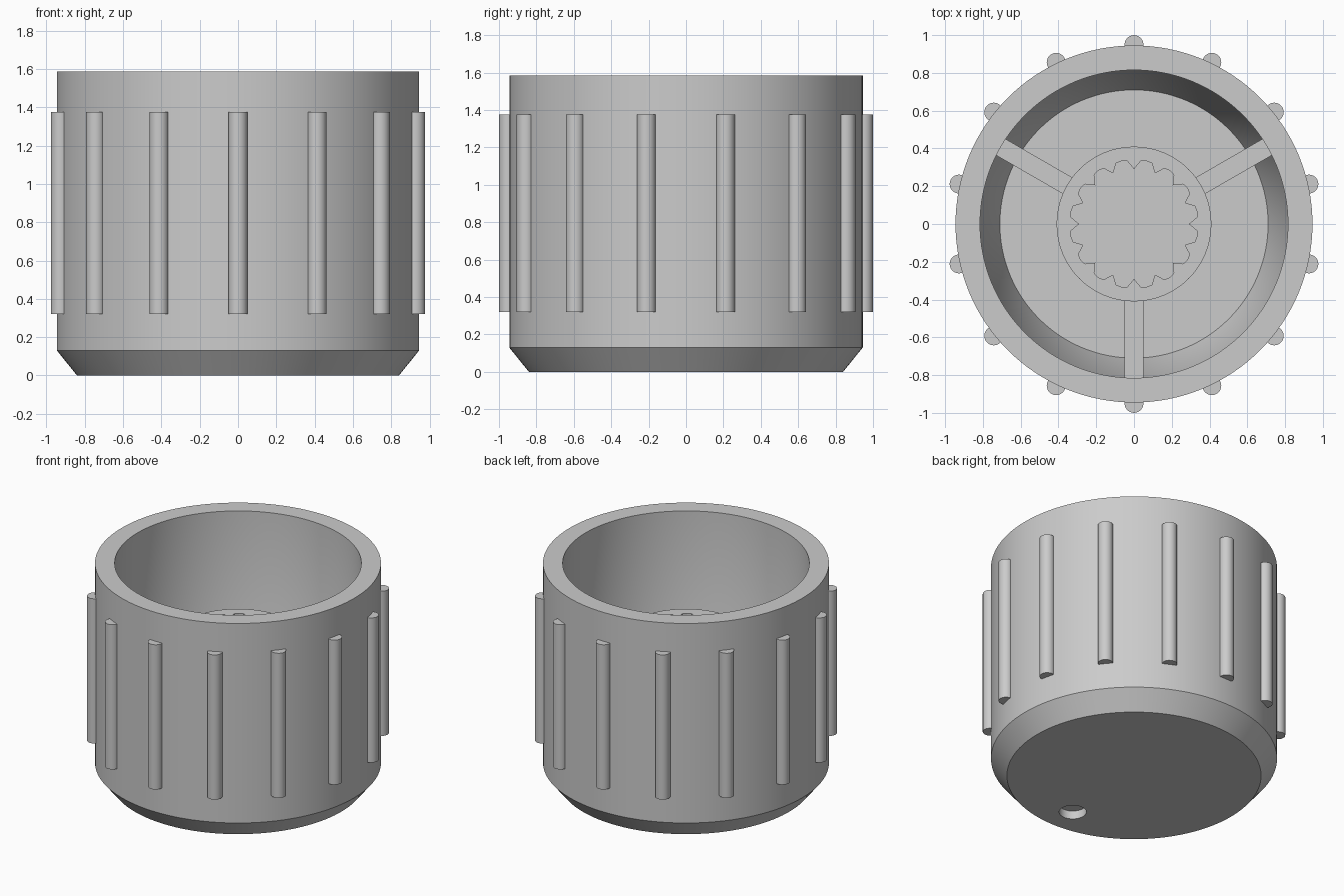
import bpy
import bmesh
from math import cos, sin, pi, radians
from mathutils import Matrix

cube = bpy.data.objects.get("Cube")
if cube:
    bpy.data.objects.remove(cube, do_unlink=True)

# One plain grey plastic
grey = bpy.data.materials.new("grey plastic")
grey.use_nodes = True
grey.diffuse_color = (0.6, 0.6, 0.6, 1)
grey.node_tree.nodes["Principled BSDF"].inputs["Base Color"].default_value = (0.6, 0.6, 0.6, 1)

WALL_R = 0.945
INNER_R = 0.815
FLOOR_R = 0.71
FLOOR_Z = 0.21
TOP_Z = 1.585
HUB_R = 0.41
HUB_Z = 1.06


def finish(name, bm, smooth=True):
    bmesh.ops.recalc_face_normals(bm, faces=bm.faces)
    mesh = bpy.data.meshes.new(name)
    bm.to_mesh(mesh)
    bm.free()
    obj = bpy.data.objects.new(name, mesh)
    bpy.context.collection.objects.link(obj)
    mesh.materials.append(grey)
    if smooth:
        smooth_sharp(obj)
    return obj


def select_only(obj):
    bpy.ops.object.select_all(action='DESELECT')
    obj.select_set(True)
    bpy.context.view_layer.objects.active = obj


def smooth_sharp(obj):
    select_only(obj)
    bpy.ops.object.shade_smooth_by_angle(angle=radians(20))


def bridge(bm, a, b):
    n = len(a)
    for i in range(n):
        j = (i + 1) % n
        bm.faces.new((a[i], a[j], b[j], b[i]))


def ring(bm, points, z):
    return [bm.verts.new((r * cos(t), r * sin(t), z)) for r, t in points]


def cylinder(bm, radius, z0, z1, x, y, segments):
    bmesh.ops.create_cone(bm, cap_ends=True, segments=segments,
                          radius1=radius, radius2=radius, depth=z1 - z0,
                          matrix=Matrix.Translation((x, y, (z0 + z1) / 2)))


# Cup body: chamfered foot, straight wall, tapered inside above the floor
profile = [(0.84, 0), (WALL_R, 0.13), (WALL_R, TOP_Z),
           (INNER_R, TOP_Z), (INNER_R, 0.53), (FLOOR_R, FLOOR_Z)]
angles = [2 * pi * i / 128 for i in range(128)]
bm = bmesh.new()
rings = [ring(bm, [(r, t) for t in angles], z) for r, z in profile]
for lower, upper in zip(rings, rings[1:]):
    bridge(bm, lower, upper)
bm.faces.new(rings[0])
bm.faces.new(rings[-1])
body = finish("knob_body", bm, smooth=False)

# Shallow round pointer dimple in the underside
bm = bmesh.new()
cylinder(bm, 0.09, -0.1, 0.06, 0, -0.63, 32)
cutter = finish("dimple_cutter", bm, smooth=False)
cutter.hide_render = True
cut = body.modifiers.new("dimple", 'BOOLEAN')
cut.operation = 'DIFFERENCE'
cut.solver = 'EXACT'
cut.object = cutter
select_only(body)
bpy.ops.object.modifier_apply(modifier=cut.name)
bpy.data.objects.remove(cutter, do_unlink=True)
smooth_sharp(body)

# Grip ridges around the outside
RIDGES = 14
for i in range(RIDGES):
    t = pi / 2 + 2 * pi * i / RIDGES
    bm = bmesh.new()
    cylinder(bm, 0.05, 0.32, 1.375, 0.95 * cos(t), 0.95 * sin(t), 24)
    finish(f"grip_ridge_{i + 1}", bm)

# Central hub with a toothed shaft socket
TEETH = 16
socket = []
for i in range(TEETH):
    for offset, r in ((-6, 0.335), (0, 0.29), (6, 0.335), (11.25, 0.34)):
        socket.append((r, 2 * pi * i / TEETH + radians(offset)))
outline = [(HUB_R, t) for r, t in socket]
bm = bmesh.new()
loops = [ring(bm, outline, FLOOR_Z), ring(bm, outline, HUB_Z),
         ring(bm, socket, HUB_Z), ring(bm, socket, FLOOR_Z)]
for k in range(4):
    bridge(bm, loops[k], loops[(k + 1) % 4])
finish("shaft_hub", bm)

# Three ribs from hub to wall
RIB_START, RIB_END, RIB_TOP = 0.39, 0.825, 0.65
for i in range(3):
    bm = bmesh.new()
    size = (RIB_END - RIB_START, 0.1, RIB_TOP - FLOOR_Z + 0.02)
    place = (Matrix.Rotation(radians(30 + 120 * i), 4, 'Z')
             @ Matrix.Translation(((RIB_START + RIB_END) / 2, 0, RIB_TOP - size[2] / 2))
             @ Matrix.Diagonal((*size, 1)))
    bmesh.ops.create_cube(bm, size=1, matrix=place)
    finish(f"support_rib_{i + 1}", bm, smooth=False)
